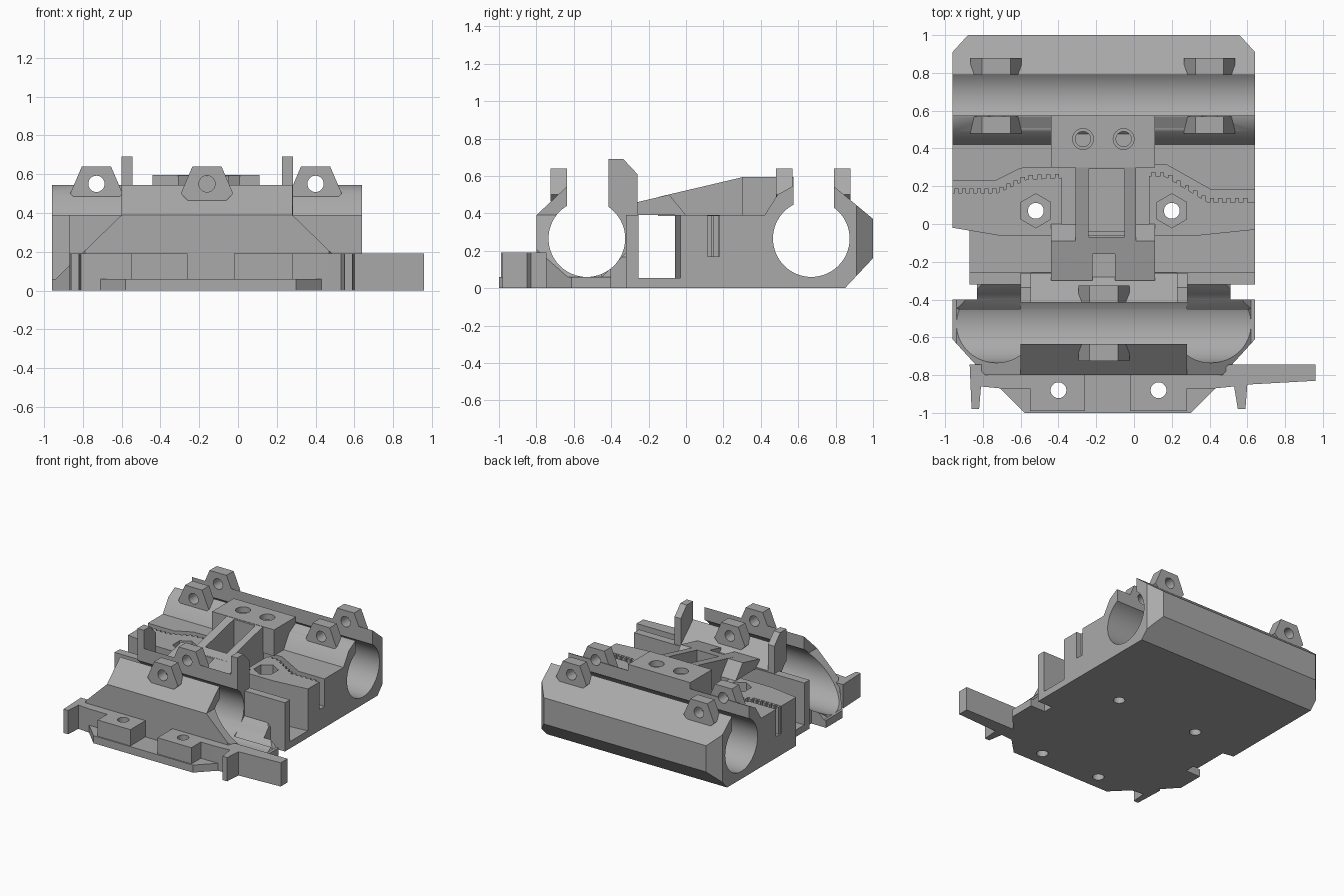
import bpy, bmesh, math
from mathutils import Vector

if "Cube" in bpy.data.objects:
    bpy.data.objects.remove(bpy.data.objects["Cube"], do_unlink=True)

grey = bpy.data.materials.new("plain grey")
grey.use_nodes = True
grey.diffuse_color = (0.4, 0.4, 0.4, 1)
grey.node_tree.nodes["Principled BSDF"].inputs["Base Color"].default_value = (0.4, 0.4, 0.4, 1)

MID = -0.16                      # centre line of the carriage
LEFT, RIGHT = -0.96, 0.64
ORDER = {"x": lambda u, v, w: (w, u, v), "y": lambda u, v, w: (u, w, v), "z": lambda u, v, w: (u, v, w)}


def prism(name, axis, pts, a, b):
    """Extrude a flat outline along an axis from a to b."""
    bm = bmesh.new()
    face = bm.faces.new([bm.verts.new(ORDER[axis](u, v, a)) for u, v in pts])
    top = bmesh.ops.extrude_face_region(bm, geom=[face])["geom"]
    shift = Vector(ORDER[axis](0, 0, b - a))
    bmesh.ops.translate(bm, vec=shift, verts=[g for g in top if isinstance(g, bmesh.types.BMVert)])
    bmesh.ops.recalc_face_normals(bm, faces=bm.faces)
    mesh = bpy.data.meshes.new(name)
    bm.to_mesh(mesh)
    bm.free()
    mesh.materials.append(grey)
    ob = bpy.data.objects.new(name, mesh)
    bpy.context.collection.objects.link(ob)
    return ob


def box(name, x0, x1, y0, y1, z0, z1):
    return prism(name, "z", [(x0, y0), (x1, y0), (x1, y1), (x0, y1)], z0, z1)


def rod(name, axis, u, v, r, a, b, n=32):
    ring = [(u + r * math.sin(math.tau * i / n), v + r * math.cos(math.tau * i / n)) for i in range(n)]
    return prism(name, axis, ring, a, b)


def flip(pts):
    return [(2 * MID - u, v) for u, v in pts]


def activate(ob):
    bpy.ops.object.select_all(action="DESELECT")
    ob.select_set(True)
    bpy.context.view_layer.objects.active = ob


def cut(ob, *cutters):
    """Subtract the cutters, then throw them away."""
    activate(ob)
    for c in cutters:
        mod = ob.modifiers.new("cut", "BOOLEAN")
        mod.operation, mod.solver, mod.object = "DIFFERENCE", "EXACT", c
        bpy.ops.object.modifier_apply(modifier=mod.name)
        bpy.data.objects.remove(c, do_unlink=True)


def bore(y):
    return rod("bore", "x", y, 0.265, 0.205, -1.2, 1.2, 64)


REAR_Y, FRONT_Y = 0.67, -0.53

# Rear bearing housing, open along the top, with cut corners
rear = prism("rear_bearing_housing", "x",
             [(0.42, 0), (0.85, 0), (1, 0.16), (1, 0.37), (0.79, 0.545), (0.57, 0.545), (0.49, 0.5), (0.42, 0.39)],
             LEFT, RIGHT)
corner = [(0.55, 1.01), (0.65, 0.9), (0.7, 1.1)]
cut(rear, bore(REAR_Y), box("gap", -1.2, 1.2, 0.575, 0.79, 0.3, 0.8),
    prism("corner", "z", corner, -0.1, 1), prism("corner", "z", flip(corner), -0.1, 1))

# Front bearing cradle: full height in the middle, sloping down to both ends
front = prism("front_bearing_cradle", "x",
              [(-0.8, 0), (-0.8, 0.39), (-0.635, 0.545), (-0.415, 0.545), (-0.26, 0.4), (-0.26, 0.36),
               (-0.32, 0.3), (-0.32, 0)], LEFT, RIGHT)
cut(front, bore(FRONT_Y), box("gap", -1.2, 1.2, -0.635, -0.415, 0.3, 0.8))
slope = [(0.28, 0.8), (0.28, 0.39), (0.62, 0.06), (0.7, 0.06), (0.7, 0.8)]
tip = [(0.65, -0.6), (0.45, -0.82), (0.7, -0.9)]
for side in (lambda p: p, flip):
    end = side([(0.51, 0), (0.7, 0)])
    start = side([(0.28, 0)])[0][0]
    lo, hi = sorted((end[0][0], end[1][0]))
    glo, ghi = sorted((start, end[1][0]))
    cut(front, prism("slope", "y", side(slope), -0.9, -0.1),
        prism("tip", "z", side(tip), -0.1, 1),
        box("notch", lo, hi, -0.4, -0.1, -0.1, 1),
        prism("gusset", "x", [(-0.45, 0.06), (-0.32, 0.19), (-0.2, 0.19), (-0.2, 0.8), (-0.45, 0.8)], glo, ghi))

# Main body with a cross slot, belt grooves, nut traps and a central pit
body = prism("main_body", "z",
             [(-0.87, -0.32), (RIGHT, -0.32), (RIGHT, 0.42), (LEFT, 0.42), (LEFT, -0.02), (-0.87, -0.035)], 0, 0.39)
slot = prism("slot", "z", [(-1.1, -0.255), (0.8, -0.255), (0.8, -0.02), (RIGHT, -0.03), (0.35, -0.06),
                           (-0.72, -0.06), (LEFT, -0.02), (-1.1, 0)], 0.055, 0.6)
left_track = [(-1, 0.165), (-0.72, 0.165), (-0.57, 0.235), (-0.385, 0.245)]
right_track = [(0.7, 0.115), (0.39, 0.115), (0.17, 0.25), (0.08, 0.255)]
left_groove = left_track + [(-0.385, 0), (-0.31, 0), (-0.31, 0.3), (-0.38, 0.3), (-0.6, 0.295), (-0.73, 0.23), (-1, 0.23)]
right_groove = right_track + [(0.08, 0), (0.01, 0), (0.01, 0.31), (0.17, 0.315), (0.41, 0.18), (0.7, 0.18)]
cut(body, slot, prism("groove", "z", left_groove, 0.17, 0.6), prism("groove", "z", right_groove, 0.17, 0.6),
    box("pit", -0.24, -0.05, -0.04, 0.29, 0.2, 0.6))
for x in (-0.52, 0.2):
    cut(body, rod("trap", "z", x, 0.07, 0.09, 0.31, 0.6, 6), rod("hole", "z", x, 0.07, 0.042, -0.1, 0.6))

# Belt teeth along the front edge of each groove
for name, track in (("left_belt_tooth", left_track), ("right_belt_tooth", right_track)):
    for (x0, y0), (x1, y1) in zip(track, track[1:]):
        n = max(1, round(abs(x1 - x0) / 0.042))
        for i in range(n):
            t = (i + 0.5) / n
            x, y = x0 + (x1 - x0) * t, y0 + (y1 - y0) * t
            if LEFT + 0.01 < x < RIGHT - 0.01:
                box(name, x - 0.011, x + 0.011, y - 0.015, y + 0.022, 0.17, 0.388)

# Bridge: wide wedge in front, narrow spine, wide block behind
pit = lambda: box("pit", -0.24, -0.05, -0.07, 0.29, 0.2, 0.8)
bridge_front = prism("bridge_front", "x", [(-0.3, 0.39), (0, 0.39), (-0.09, 0.5), (-0.26, 0.46), (-0.3, 0.45)], -0.44, 0.11)
cut(bridge_front, pit(), box("screw_recess", -0.22, -0.1, -0.31, -0.16, 0.42, 0.8))
spine = prism("bridge_spine", "x", [(-0.15, 0.385), (0.31, 0.385), (0.31, 0.595), (-0.15, 0.487)], -0.31, 0.01)
cut(spine, pit())
bridge_rear = box("bridge_rear", -0.44, 0.11, 0.3, 0.575, 0.385, 0.595)
cut(bridge_rear, bore(REAR_Y))
for x in (-0.27, -0.055):
    cut(bridge_rear, rod("recess", "z", x, 0.45, 0.055, 0.55, 0.8), rod("hole", "z", x, 0.45, 0.04, 0.48, 0.8))

# Upright tabs behind the front bearing
for name, x in (("right_upright_tab", -0.6), ("left_upright_tab", 0.228)):
    tab = prism(name, "x", [(-0.415, 0.39), (-0.415, 0.69), (-0.335, 0.69), (-0.26, 0.61), (-0.26, 0.38)], x, x + 0.056)
    cut(tab, bore(FRONT_Y))

# Clamp lugs on both sides of each bearing gap
lug = [(-0.1, 0.465), (-0.135, 0.5), (-0.075, 0.64), (0.075, 0.64), (0.135, 0.5), (0.1, 0.465)]
for name, x, y0, y1, host in (("front_clamp_lug", MID, -0.725, -0.415, front),
                              ("right_rear_clamp_lug", -0.73, 0.48, 0.79, rear),
                              ("left_rear_clamp_lug", 0.4, 0.48, 0.79, rear)):
    hole = lambda: rod("hole", "y", x, 0.55, 0.042, y0 - 0.1, y1 + 0.19)
    cut(host, hole())
    for y in (y0, y1):
        ob = prism(name, "y", [(x + u, v) for u, v in lug], y, y + 0.09)
        cut(ob, hole())

# Front plate with hooked side arms, a centre notch and screw holes
arms = prism("front_arms", "z",
             [(-0.87, -0.745), (-0.86, -0.98), (-0.82, -0.98), (-0.81, -0.86), (-0.71, -0.87), (0.43, -0.87),
              (0.53, -0.86), (0.55, -0.98), (0.59, -0.98), (0.6, -0.85), (0.96, -0.83), (0.96, -0.745),
              (0.5, -0.745), (0.45, -0.79), (-0.76, -0.79), (-0.8, -0.745)], 0, 0.19)
block = box("front_block", -0.55, 0.28, -0.99, -0.79, 0, 0.19)
foot = prism("front_foot", "z", [(-0.71, -0.87), (-0.58, -1), (0.3, -1), (0.43, -0.87), (0.43, -0.79), (-0.71, -0.79)], 0, 0.06)
for ob in (arms, block):
    cut(ob, box("notch", -0.26, -0.02, -1.1, -0.8, 0.06, 0.5))
for ob in (arms, block, foot):
    for x in (-0.4, 0.13):
        cut(ob, rod("hole", "z", x, -0.88, 0.042, -0.1, 0.5))

# Smooth the bores, keep every edge sharp
for ob in bpy.context.scene.objects:
    if ob.type == "MESH" and ob.data.materials and ob.data.materials[0] == grey:
        activate(ob)
        bpy.ops.object.shade_smooth_by_angle(angle=math.radians(30))
